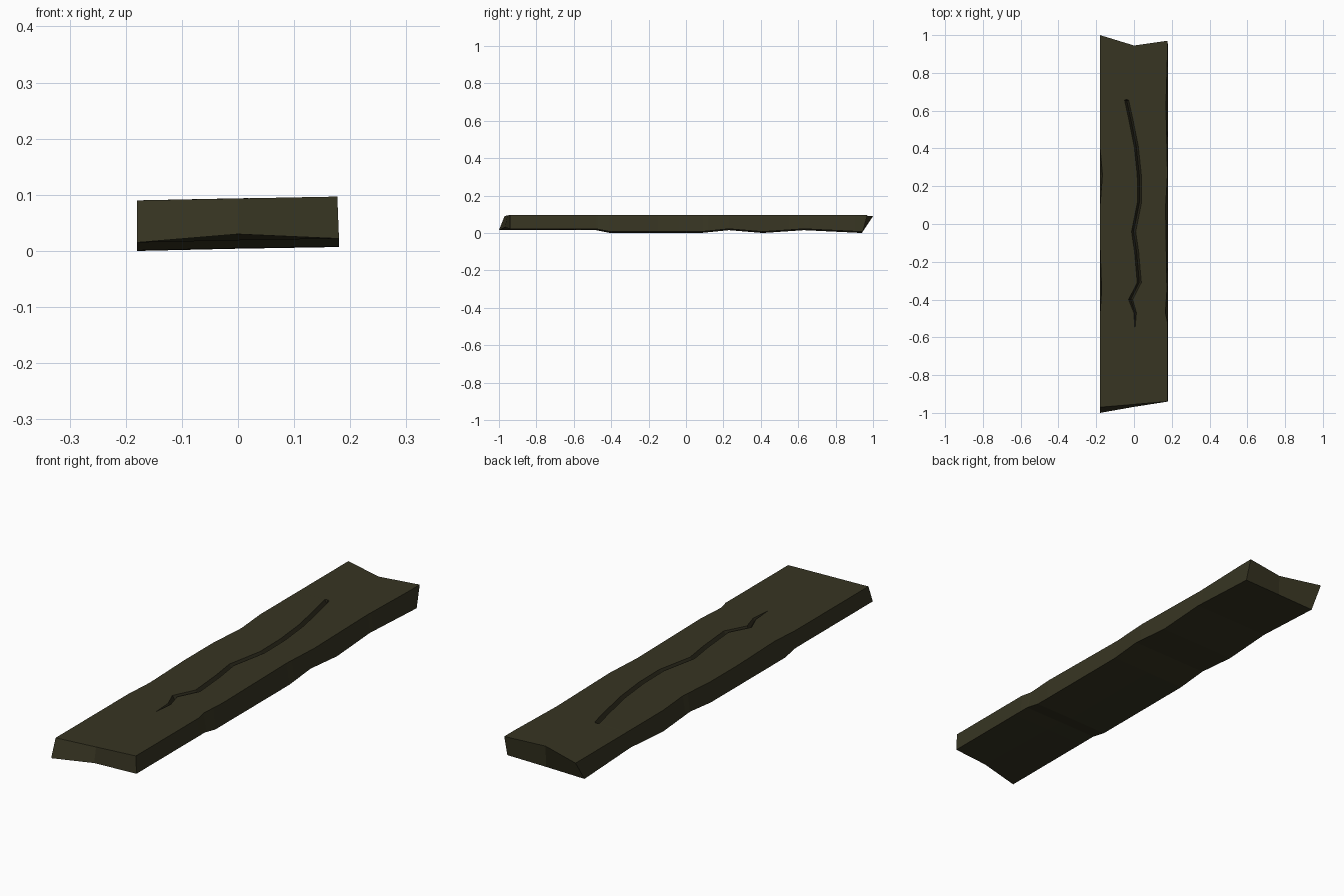
import bpy, bmesh

if "Cube" in bpy.data.objects:
    bpy.data.objects.remove(bpy.data.objects["Cube"])


def lerp_table(table, y):
    """Piecewise linear lookup in a list of (y, value) pairs."""
    if y <= table[0][0]:
        return table[0][1]
    for (y0, v0), (y1, v1) in zip(table, table[1:]):
        if y <= y1:
            return v0 + (v1 - v0) * (y - y0) / (y1 - y0)
    return table[-1][1]


def material(name, rgb):
    m = bpy.data.materials.new(name)
    m.diffuse_color = (*rgb, 1)
    m.use_nodes = True
    m.node_tree.nodes["Principled BSDF"].inputs["Base Color"].default_value = m.diffuse_color
    return m


# Worn outlines of the plank
left_x = [(-0.48, -0.18), (-0.35, -0.171), (-0.1, -0.18), (0.09, -0.18), (0.26, -0.167), (0.41, -0.18)]
right_x = [(-0.52, 0.177), (-0.47, 0.166), (-0.35, 0.174), (0.09, 0.167), (0.26, 0.177),
           (0.63, 0.169), (0.9, 0.177)]
under_z = [(-0.48, 0.022), (-0.41, 0.008), (0.09, 0.008), (0.23, 0.022), (0.41, 0.007),
           (0.63, 0.022), (0.94, 0.007)]

# Crack: centre line and half width along y
crack_x = [(-0.56, 0.005), (-0.47, 0.006), (-0.4, -0.018), (-0.31, 0.028), (-0.15, 0.014), (-0.04, -0.002),
           (0.12, 0.03), (0.26, 0.028), (0.41, 0.012), (0.55, -0.016), (0.66, -0.04)]
crack_w = [(-0.56, 0.0), (-0.47, 0.007), (-0.4, 0.011), (0.655, 0.011), (0.66, 0.0)]


def top_z(x):
    return 0.0935 + x * 0.019


def section(y, end=0):
    """Eight points around the plank: five across the top, three underneath."""
    lx, rx = lerp_table(left_x, y), lerp_table(right_x, y)
    cx, w = lerp_table(crack_x, y), lerp_table(crack_w, y)
    bz = lerp_table(under_z, y)
    if end:
        cx = 0.0
    pts = [(lx, y, top_z(lx)), (cx - w, y, top_z(cx)), (cx, y, top_z(cx) - w * 1.4),
           (cx + w, y, top_z(cx)), (rx, y, top_z(rx)),
           (0.18, y, bz), (0, y, bz - 0.003), (-0.18, y, bz - 0.007)]
    # Uneven sawn ends
    if end < 0:
        ys = [-0.97, -0.955, -0.955, -0.955, -0.94, -0.94, -0.968, -1.0]
        pts[6] = (0, 0, 0.03)
    elif end > 0:
        ys = [1.0, 0.945, 0.945, 0.945, 0.97, 0.945, 0.942, 0.94]
    else:
        return pts
    return [(p[0], yy, p[2]) for p, yy in zip(pts, ys)]


stations = sorted({-0.52, -0.1, 0.9, 0.655} | {t[0] for tab in (left_x, right_x, under_z, crack_x)
                                              for t in tab if t[0] < 0.93})
rows = [section(-0.95, -1)] + [section(y) for y in stations] + [section(0.95, 1)]

# Loft the plank through its sections
bm = bmesh.new()
rings = [[bm.verts.new(p) for p in row] for row in rows]
for a, b in zip(rings, rings[1:]):
    for i in range(8):
        j = (i + 1) % 8
        f = bm.faces.new((a[i], a[j], b[j], b[i]))
        f.material_index = 1 if i in (1, 2) else 0
for r in (rings[0], rings[-1]):
    for quad in ((0, 1, 6, 7), (1, 2, 6), (2, 3, 6), (3, 4, 5, 6)):
        bm.faces.new([r[k] for k in quad])
bmesh.ops.remove_doubles(bm, verts=bm.verts, dist=0.0002)
bmesh.ops.recalc_face_normals(bm, faces=bm.faces)

mesh = bpy.data.meshes.new("wooden_plank")
bm.to_mesh(mesh)
bm.free()
mesh.materials.append(material("dark olive wood", (0.038, 0.035, 0.016)))
mesh.materials.append(material("dark crack", (0.020, 0.018, 0.009)))
plank = bpy.data.objects.new("wooden_plank", mesh)
bpy.context.collection.objects.link(plank)
